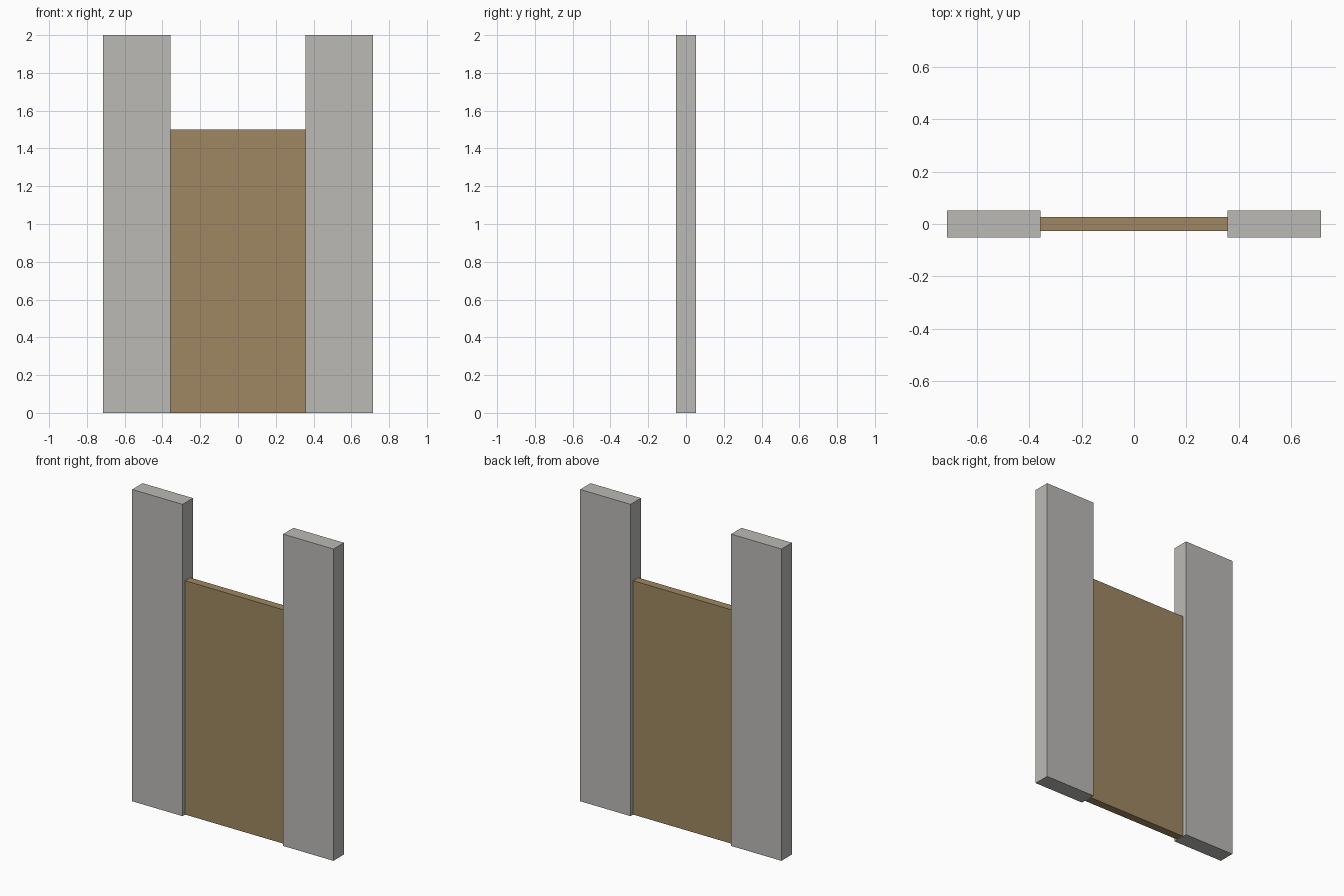
import bpy
import bmesh

if "Cube" in bpy.data.objects:
    bpy.data.objects.remove(bpy.data.objects["Cube"])


def material(name, rgb):
    m = bpy.data.materials.new(name)
    m.diffuse_color = (*rgb, 1.0)
    m.use_nodes = True
    m.node_tree.nodes["Principled BSDF"].inputs["Base Color"].default_value = m.diffuse_color
    return m


def box(name, x0, x1, depth, height, mat):
    """Box standing on z = 0, centred on y = 0."""
    bm = bmesh.new()
    bmesh.ops.create_cube(bm, size=1.0)
    bmesh.ops.scale(bm, vec=(x1 - x0, depth, height), verts=bm.verts)
    bmesh.ops.translate(bm, vec=((x0 + x1) / 2, 0, height / 2), verts=bm.verts)
    mesh = bpy.data.meshes.new(name)
    bm.to_mesh(mesh)
    bm.free()
    mesh.materials.append(mat)
    obj = bpy.data.objects.new(name, mesh)
    bpy.context.collection.objects.link(obj)
    return obj


wall_grey = material("wall grey", (0.497, 0.491, 0.468))
door_brown = material("door brown", (0.347, 0.242, 0.122))

INNER, OUTER = 0.357, 0.714

# Wall piers on both sides of the opening
box("left_wall", -OUTER, -INNER, 0.105, 2.0, wall_grey)
box("right_wall", INNER, OUTER, 0.105, 2.0, wall_grey)

# Thinner door leaf between the piers
box("door_panel", -INNER, INNER, 0.052, 1.5, door_brown)
